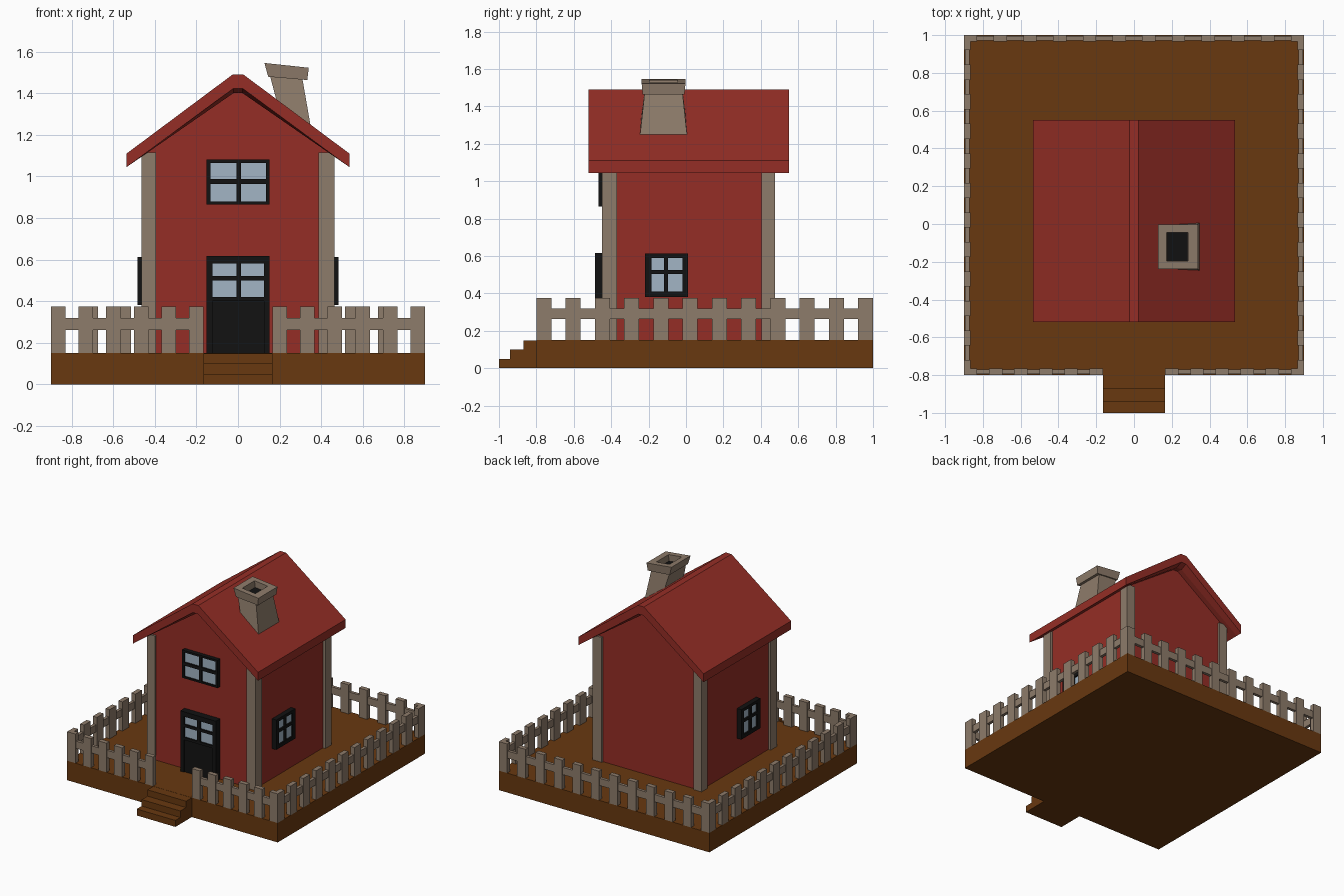
import bpy, bmesh

if "Cube" in bpy.data.objects:
    bpy.data.objects.remove(bpy.data.objects["Cube"])

def mat(name, rgb):
    m = bpy.data.materials.new(name)
    m.diffuse_color = (*rgb, 1)
    m.use_nodes = True
    m.node_tree.nodes["Principled BSDF"].inputs["Base Color"].default_value = m.diffuse_color
    return m

RED = mat("barn red", (0.30, 0.027, 0.019))
BROWN = mat("earth brown", (0.14, 0.040, 0.005))
TAUPE = mat("weathered taupe", (0.27, 0.20, 0.145))
BLACK = mat("black paint", (0.006, 0.006, 0.006))
GLASS = mat("pale glass", (0.36, 0.46, 0.56))

def finish(bm, name, *mats):
    bmesh.ops.recalc_face_normals(bm, faces=bm.faces)
    me = bpy.data.meshes.new(name)
    bm.to_mesh(me)
    bm.free()
    for m in mats:
        me.materials.append(m)
    ob = bpy.data.objects.new(name, me)
    bpy.context.collection.objects.link(ob)
    return ob

def add_box(bm, x0, x1, y0, y1, z0, z1, mi=0):
    v = [bm.verts.new((x, y, z)) for z in (z0, z1)
         for x, y in ((x0, y0), (x1, y0), (x1, y1), (x0, y1))]
    for f in ((0, 3, 2, 1), (4, 5, 6, 7), (0, 1, 5, 4), (1, 2, 6, 5), (2, 3, 7, 6), (3, 0, 4, 7)):
        bm.faces.new([v[i] for i in f]).material_index = mi

def loft(name, rings, material, cap_last=True):
    """Skin a list of equal-length closed rings and cap the ends."""
    bm = bmesh.new()
    vr = [[bm.verts.new(p) for p in r] for r in rings]
    n = len(rings[0])
    for a, b in zip(vr, vr[1:]):
        for i in range(n):
            bm.faces.new((a[i], a[(i + 1) % n], b[(i + 1) % n], b[i]))
    bm.faces.new(vr[0])
    last = bm.faces.new(vr[-1])
    last.material_index = 0 if cap_last else 1
    return finish(bm, name, material, BLACK)

# Base slab
bm = bmesh.new()
add_box(bm, -0.9, 0.9, -0.8, 1.0, 0, 0.15)
finish(bm, "base_slab", BROWN)

# Front steps, one stepped profile extruded sideways
steps = [(-0.79, 0), (-1, 0), (-1, 0.05), (-0.94, 0.05), (-0.94, 0.1),
         (-0.87, 0.1), (-0.87, 0.149), (-0.79, 0.149)]
loft("front_steps", [[(x, y, z) for y, z in steps] for x in (-0.165, 0.165)], BROWN)

# House body with gables
gable = [(-0.445, 0.15), (0.445, 0.15), (0.445, 1.12), (0, 1.45), (-0.445, 1.12)]
loft("house_walls", [[(x, y, z) for x, z in gable] for y in (-0.435, 0.46)], RED)

# Corner posts
bm = bmesh.new()
for x0, x1 in ((-0.465, -0.395), (0.388, 0.465)):
    for y0, y1 in ((-0.45, -0.37), (0.403, 0.475)):
        add_box(bm, x0, x1, y0, y1, 0.15, 1.115)
finish(bm, "corner_posts", TAUPE)

# Roof: folded profile whose underside steps inward behind the gable edge
def roof_ring(y, drop):
    top = [(-0.535, 1.11), (-0.025, 1.49), (0.025, 1.49), (0.535, 1.11)]
    under = [(0.535, 1.045), (0.022, 1.49 - drop), (-0.022, 1.49 - drop), (-0.535, 1.045)]
    return [(x, y, z) for x, z in top + under]

loft("roof", [roof_ring(-0.52, 0.067), roof_ring(-0.47, 0.09),
              roof_ring(0.50, 0.09), roof_ring(0.55, 0.067)], RED)

# Leaning chimney: (x0, z0, x1, z1, half depth) for each ring
def chimney_ring(x0, z0, x1, z1, h):
    c = -0.12
    return [(x0, c - h, z0), (x1, c - h, z1), (x1, c + h, z1), (x0, c + h, z0)]

loft("chimney_shaft", [chimney_ring(*r) for r in
     ((0.21, 1.27, 0.352, 1.225, 0.128), (0.155, 1.479, 0.31, 1.466, 0.102))], TAUPE)
loft("chimney_cap", [chimney_ring(*r) for r in
     ((0.145, 1.479, 0.333, 1.463, 0.112), (0.127, 1.545, 0.34, 1.522, 0.117),
      (0.173, 1.540, 0.285, 1.528, 0.075), (0.178, 1.49, 0.283, 1.478, 0.075))], TAUPE, False)

# Windows and door: black bars around glass, u across, z up, d outward depth
def window(name, place, us, zs, d0, d1, panel=None):
    """us / zs list alternating bar edges: bar, pane, bar, pane, bar."""
    bm = bmesh.new()
    def bar(u0, u1, z0, z1, a, b, mi=0):
        add_box(bm, *place(u0, u1, a, b), z0, z1, mi)
    for i in (0, 2, 4):
        bar(us[i], us[i + 1], zs[0], zs[5], d0, d1)
        for j in (1, 3):
            bar(us[j], us[j + 1], zs[i], zs[i + 1], d0, d1)
    bar(us[1], us[4], zs[1], zs[4], d0, d1 - 0.012, 1)
    if panel:
        bar(us[1], us[4], panel, zs[0], d0, d1 - 0.008)
        bar(us[0], us[1], panel, zs[0], d0, d1)
        bar(us[4], us[5], panel, zs[0], d0, d1)
    finish(bm, name, BLACK, GLASS)

def front(u0, u1, a, b):
    return u0, u1, -b, -a

def side(s):
    return lambda u0, u1, a, b: (*sorted((s * a, s * b)), u0, u1)

window("upper_window", front, (-0.152, -0.133, -0.008, 0.015, 0.134, 0.152),
       (0.865, 0.878, 0.964, 0.988, 1.065, 1.08), 0.43, 0.467)
window("front_door", front, (-0.152, -0.122, -0.008, 0.015, 0.124, 0.152),
       (0.40, 0.42, 0.50, 0.52, 0.58, 0.617), 0.43, 0.487, 0.15)
for s, label in ((1, "right"), (-1, "left")):
    window(label + "_window", side(s), (-0.22, -0.185, -0.117, -0.095, -0.02, 0.012),
           (0.382, 0.41, 0.503, 0.524, 0.59, 0.613), 0.43, 0.482)

# Picket fence: runs of pickets joined by one rail
def fence(name, axis, start, end, edge0, edge1, n, w=0.07):
    bm = bmesh.new()
    def piece(a, b, e0, e1, z0, z1):
        xy = (a, b, e0, e1) if axis == "x" else (e0, e1, a, b)
        add_box(bm, *xy, z0, z1)
    for i in range(n):
        a = start + (end - start - w) * i / (n - 1)
        piece(a, a + w, edge0, edge1, 0.15, 0.375)
    piece(start, end, edge0 + 0.006, edge1 - 0.006, 0.262, 0.318)
    finish(bm, name, TAUPE)

fence("front_fence_left", "x", -0.9, -0.165, -0.8, -0.765, 6)
fence("front_fence_right", "x", 0.165, 0.9, -0.8, -0.765, 6)
fence("back_fence", "x", -0.9, 0.9, 0.965, 1.0, 12)
fence("left_fence", "y", -0.8, 1.0, -0.9, -0.865, 12, 0.08)
fence("right_fence", "y", -0.8, 1.0, 0.865, 0.9, 12, 0.08)
